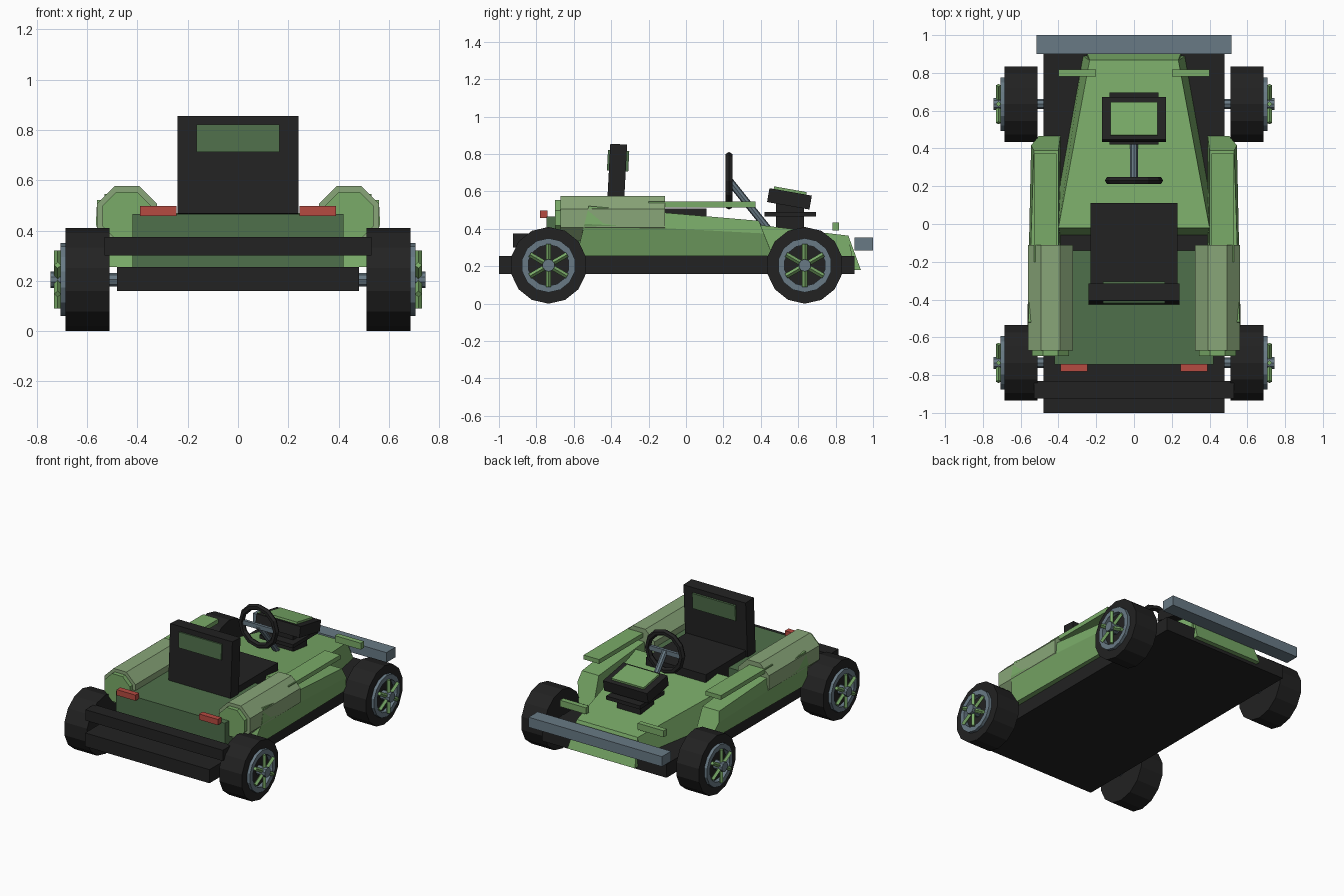
import bpy, bmesh, math
from mathutils import Vector, Matrix

if "Cube" in bpy.data.objects:
    bpy.data.objects.remove(bpy.data.objects["Cube"])


def mat(name, rgb):
    m = bpy.data.materials.new(name)
    m.diffuse_color = (*rgb, 1)
    m.use_nodes = True
    m.node_tree.nodes["Principled BSDF"].inputs["Base Color"].default_value = m.diffuse_color
    return m


GREEN = mat("leaf green", (0.195, 0.41, 0.14))
PALE = mat("pale green", (0.25, 0.38, 0.19))
DARK = mat("dark green", (0.078, 0.16, 0.07))
BLACK = mat("black", (0.016, 0.016, 0.016))
STEEL = mat("steel grey", (0.14, 0.195, 0.235))
RED = mat("red", (0.47, 0.07, 0.053))


def finish(bm, name, m):
    bmesh.ops.recalc_face_normals(bm, faces=bm.faces)
    me = bpy.data.meshes.new(name)
    bm.to_mesh(me)
    bm.free()
    me.materials.append(m)
    ob = bpy.data.objects.new(name, me)
    bpy.context.collection.objects.link(ob)
    return ob


def loft(name, sections, m):
    """Skin a row of equal-length cross-sections and cap both ends."""
    bm = bmesh.new()
    rings = [[bm.verts.new(p) for p in s] for s in sections]
    n = len(rings[0])
    for a, b in zip(rings, rings[1:]):
        for i in range(n):
            j = (i + 1) % n
            bm.faces.new((a[i], a[j], b[j], b[i]))
    bm.faces.new(rings[0])
    bm.faces.new(rings[-1])
    return finish(bm, name, m)


def box(name, x, y, z, m, tilt=0):
    """Box from ranges, optionally tilted about x through its centre."""
    bm = bmesh.new()
    size = Vector((x[1] - x[0], y[1] - y[0], z[1] - z[0]))
    c = Vector((sum(x) / 2, sum(y) / 2, sum(z) / 2))
    bmesh.ops.create_cube(bm, size=1, matrix=Matrix.Translation(c)
                          @ Matrix.Rotation(math.radians(tilt), 4, 'X')
                          @ Matrix.Diagonal((*size, 1)))
    return finish(bm, name, m)


def rod(name, a, b, r, m, sides=8):
    a, b = Vector(a), Vector(b)
    bm = bmesh.new()
    bmesh.ops.create_cone(bm, cap_ends=True, segments=sides, radius1=r, radius2=r, depth=(b - a).length,
                          matrix=Matrix.Translation((a + b) / 2)
                          @ (b - a).to_track_quat('Z', 'Y').to_matrix().to_4x4())
    return finish(bm, name, m)


def lathe(name, profile, cy, cz, m, sides, side=1):
    """Closed (radius, x) profile spun round an x axis."""
    bm = bmesh.new()
    rings = []
    for k in range(sides):
        a = math.tau * k / sides
        rings.append([bm.verts.new((side * x, cy + r * math.sin(a), cz + r * math.cos(a)))
                      for r, x in profile])
    n = len(profile)
    for k in range(sides):
        a, b = rings[k], rings[(k + 1) % sides]
        for i in range(n):
            j = (i + 1) % n
            bm.faces.new((a[i], a[j], b[j], b[i]))
    bmesh.ops.remove_doubles(bm, verts=bm.verts, dist=1e-5)
    return finish(bm, name, m)


# chassis and bumpers
box("floor_pan", (-.48, .48), (-1, .9), (.16, .255), BLACK)
box("rear_bumper", (-.53, .53), (-.925, -.83), (.30, .375), BLACK)
box("front_bumper", (-.515, .515), (.9, 1), (.285, .355), STEEL)

# rear deck, hood and nose lip
box("rear_deck", (-.42, .42), (-.745, -.14), (.25, .465), DARK)


def hood_section(y_bot, y_top, wb, wt, zb, zt):
    return [(-wb, y_bot, zb), (wb, y_bot, zb), (wt, y_top, zt), (-wt, y_top, zt)]


loft("hood", [hood_section(-.06, -.02, .44, .40, .25, .47),
              hood_section(.89, .866, .27, .235, .25, .364)], GREEN)
loft("nose_lip", [hood_section(.902, .84, .26, .235, .18, .36),
                  hood_section(.935, .868, .26, .235, .18, .364)], GREEN)

# seat
box("seat_cushion", (-.23, .23), (-.40, .11), (.37, .51), BLACK)
box("seat_back", (-.24, .24), (-.415, -.325), (.465, .853), BLACK, -3)
box("headrest_panel", (-.165, .165), (-.42, -.306), (.71, .818), DARK, -3)

# steering wheel and column
bpy.ops.mesh.primitive_torus_add(major_segments=12, minor_segments=6, major_radius=.133, minor_radius=.021,
                                 location=(0, .23, .657), rotation=(math.pi / 2, 0, 0))
wheel = bpy.context.object
wheel.name = "steering_wheel"
wheel.data.materials.append(BLACK)
box("steering_spoke", (-.13, .13), (.22, .24), (.64, .672), STEEL)
rod("steering_column", (0, .23, .66), (0, .47, .36), .02, STEEL)

# instrument pod on the hood
box("instrument_base", (-.13, .13), (.42, .695), (.465, .49), BLACK)
box("instrument_stem", (-.09, .09), (.48, .63), (.37, .56), BLACK)
box("instrument_box", (-.17, .17), (.438, .668), (.523, .598), BLACK, -10)
box("instrument_screen", (-.125, .125), (.468, .645), (.59, .612), GREEN, -10)

for s, tag in ((-1, "left"), (1, "right")):
    def sx(a, b):
        return tuple(sorted((s * a, s * b)))

    # side pod: cross-section from rear to front
    def pod(y_bot, y_top, x_bot, x_mid, x_top, z_top):
        zm = .25 + .65 * (z_top - .25)
        ym = y_bot + .65 * (y_top - y_bot)
        return [(s * .39, y_bot, .255), (s * x_bot, y_bot, .255), (s * x_mid, ym, zm),
                (s * x_top, y_top, z_top), (s * .40, y_top, z_top)]
    loft(tag + "_side_pod", [pod(-.585, -.52, .52, .565, .56, .522),
                             pod(.465, .39, .505, .545, .53, .443)], GREEN)
    box(tag + "_side_rail", sx(.41, .53), (-.2, .372), (.515, .545), GREEN)

    # octagonal side tank with end caps
    def octagon(y, r):
        return [(s * .442 + r * math.cos(math.tau * (k + .5) / 8), y,
                 .457 + r * math.sin(math.tau * (k + .5) / 8)) for k in range(8)]
    loft(tag + "_side_tank", [octagon(-.67, .129), octagon(-.112, .129)], PALE)
    loft(tag + "_tank_cap", [octagon(-.70, .105), octagon(-.66, .105)], GREEN)

    # lights and small front bars
    box(tag + "_tail_light", sx(.245, .39), (-.78, -.74), (.457, .497), RED)
    box(tag + "_front_bar", sx(.2, .40), (.782, .818), (.39, .435), GREEN)

    # wheels: tyre, rim, spokes, hub and axle
    for cy, end in ((-.735, "rear"), (.635, "front")):
        n = f"{tag}_{end}_"
        cz = .205
        lathe(n + "tyre", [(0, .51), (.205, .51), (.205, .685), (.14, .685), (.14, .675), (0, .675)],
              cy, cz, BLACK, 14, s)
        lathe(n + "rim", [(.145, .66), (.145, .706), (.11, .706), (.11, .66)], cy, cz, STEEL, 14, s)
        for k in range(6):
            a = math.tau * k / 6
            d = Vector((0, math.sin(a), math.cos(a)))
            c = Vector((s * .717, cy, cz))
            rod(f"{n}spoke_{k + 1}", c + d * .02, c + d * .115, .014, GREEN, 4)
        rod(n + "hub", (s * .66, cy, cz), (s * .745, cy, cz), .033, STEEL, 10)
        rod(n + "axle", (s * .4, cy, cz), (s * .6, cy, cz), .027, STEEL)
